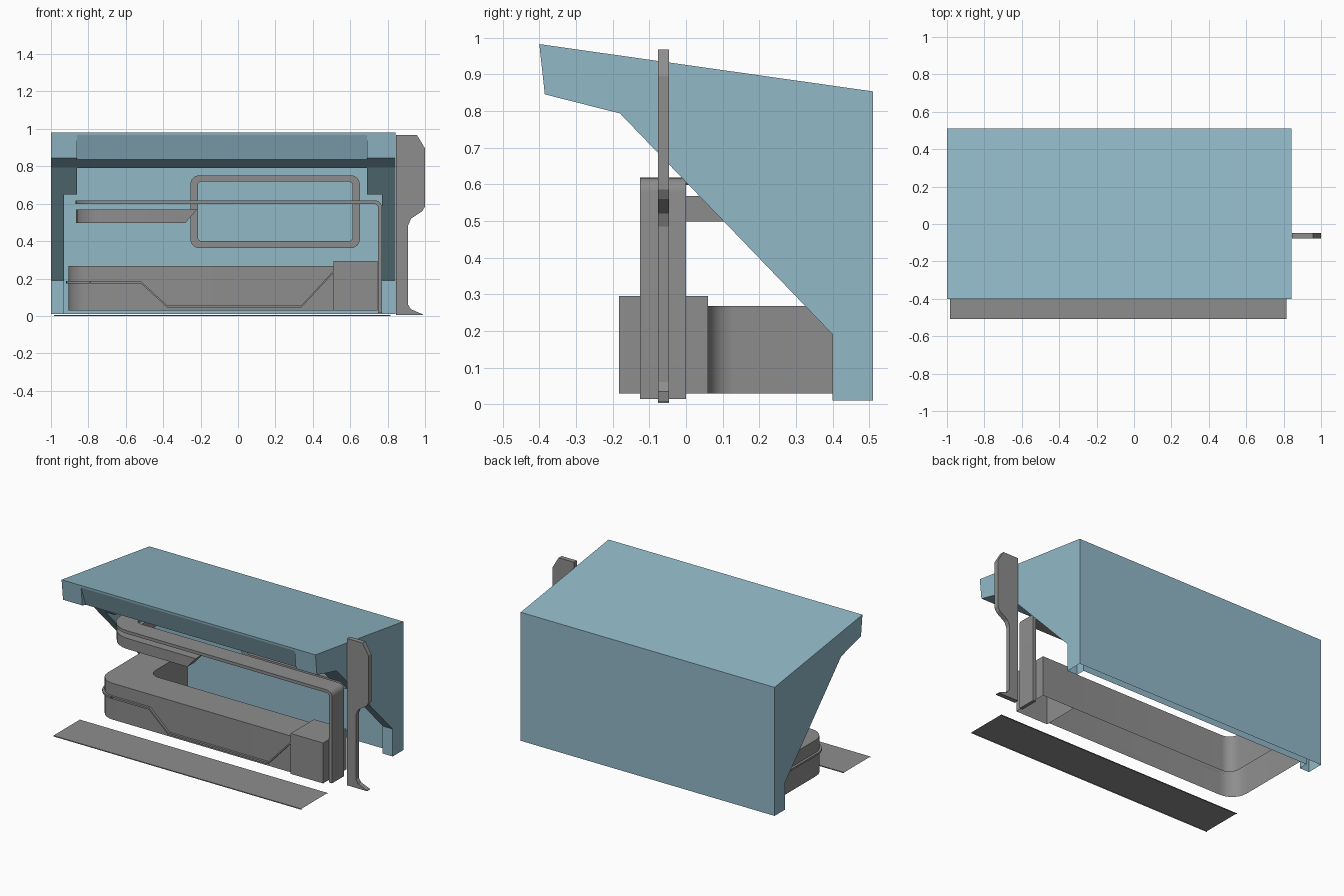
import bpy, bmesh, math

if "Cube" in bpy.data.objects:
    bpy.data.objects.remove(bpy.data.objects["Cube"])


def material(name, rgb):
    m = bpy.data.materials.new(name)
    m.diffuse_color = (*rgb, 1)
    m.use_nodes = True
    m.node_tree.nodes["Principled BSDF"].inputs["Base Color"].default_value = m.diffuse_color
    return m


BLUE = material("pale_blue", (0.285, 0.485, 0.575))
GREY = material("mid_grey", (0.268, 0.268, 0.268))
WALL = 0.46  # inner face of the back wall


def finish(name, bm, mat, smooth=False):
    bmesh.ops.recalc_face_normals(bm, faces=bm.faces)
    me = bpy.data.meshes.new(name)
    bm.to_mesh(me)
    bm.free()
    ob = bpy.data.objects.new(name, me)
    bpy.context.collection.objects.link(ob)
    me.materials.append(mat)
    if smooth:
        bpy.ops.object.select_all(action='DESELECT')
        ob.select_set(True)
        bpy.context.view_layer.objects.active = ob
        bpy.ops.object.shade_smooth_by_angle(angle=math.radians(30))
    return ob


def prism(name, pts, axis, a, b, mat=GREY, smooth=False):
    """Extrude a 2D outline along an axis from a to b."""
    def place(p, d):
        u, v = p
        return {'x': (d, u, v), 'y': (u, d, v), 'z': (u, v, d)}[axis]
    bm = bmesh.new()
    lo = [bm.verts.new(place(p, a)) for p in pts]
    hi = [bm.verts.new(place(p, b)) for p in pts]
    bm.faces.new(lo)
    bm.faces.new(hi)
    n = len(pts)
    for i in range(n):
        j = (i + 1) % n
        bm.faces.new((lo[i], lo[j], hi[j], hi[i]))
    return finish(name, bm, mat, smooth)


def remove_faces(ob, rule):
    """Delete the faces whose centre and normal satisfy the rule."""
    bm = bmesh.new()
    bm.from_mesh(ob.data)
    bm.normal_update()
    gone = [f for f in bm.faces if rule(f.calc_center_median(), f.normal)]
    bmesh.ops.delete(bm, geom=gone, context='FACES')
    bm.to_mesh(ob.data)
    bm.free()


def rect(u0, u1, v0, v1):
    return [(u0, v0), (u1, v0), (u1, v1), (u0, v1)]


def arc(cx, cy, r, a0, a1, n=6):
    angs = [math.radians(a0 + (a1 - a0) * i / n) for i in range(n + 1)]
    return [(cx + r * math.cos(t), cy + r * math.sin(t)) for t in angs]


def l_plan(xo, xi, yf, yb, xr, ro, ri):
    """Plan of a bar along the front that bends back to the wall on the left."""
    return ([(xr, yf)] + arc(xo + ro, yf + ro, ro, 270, 180)
            + [(xo, WALL), (xi, WALL)]
            + arc(xi + ri, yb + ri, ri, 180, 270) + [(xr, yb)])


# Shelter shell: side profile hollowed by cutters, open underneath
shell = prism("shelter_shell",
              [(-0.40, 0.982), (0.51, 0.853), (0.51, 0.01), (0.40, 0.01),
               (0.40, 0.19), (-0.18, 0.793), (-0.385, 0.845)],
              'x', -1.0, 0.842, BLUE)
cutters = [
    prism("lower_room_cutter", rect(-1, WALL, -1, 0.65), 'x', -0.93, 0.77, BLUE),
    prism("upper_room_cutter", rect(-1, WALL, 0.5, 0.79), 'x', -0.86, 0.69, BLUE),
    prism("fascia_cutter", [(-0.5, 0.967), (-0.398, 0.967), (-0.35, 0.837),
                            (-0.35, 0.8), (-0.5, 0.8)], 'x', -0.86, 0.69, BLUE),
]
bpy.context.view_layer.objects.active = shell
for c in cutters:
    c.hide_render = True
    mod = shell.modifiers.new("cut", 'BOOLEAN')
    mod.operation = 'DIFFERENCE'
    mod.solver = 'EXACT'
    mod.object = c
    bpy.ops.object.modifier_apply(modifier=mod.name)
    bpy.data.objects.remove(c)
remove_faces(shell, lambda c, n: c.z < 0.02)

# Bench with rounded left corner and end box, both open underneath
bench = prism("bench", l_plan(-0.905, -0.69, -0.165, 0.06, 0.51, 0.11, 0.07),
              'z', 0.03, 0.268, smooth=True)
box = prism("bench_end_box", rect(0.51, 0.745, -0.183, 0.06), 'z', 0.03, 0.295)
for ob in (bench, box):
    remove_faces(ob, lambda c, n: c.z < 0.04 or c.y > WALL - 0.001)

# Trim band: stepped along the bench front, level round the left side
t = 0.006
line = [(-0.79, 0.18), (-0.52, 0.18), (-0.38, 0.052), (0.34, 0.052), (0.51, 0.235)]
prism("bench_trim_front",
      [(x, z + t) for x, z in line] + [(x, z - t) for x, z in reversed(line)],
      'y', -0.18, -0.165)
prism("bench_trim_side",
      arc(-0.795, -0.055, 0.125, 270, 180) + [(-0.92, WALL), (-0.905, WALL)]
      + arc(-0.795, -0.055, 0.11, 180, 270), 'z', 0.18 - t, 0.18 + t)

# Counter rail, its rounded elbow and post
prism("counter_rail", l_plan(-0.87, -0.745, -0.125, 0.0, 0.73, 0.15, 0.04),
      'z', 0.598, 0.618, smooth=True)
prism("counter_post",
      [(0.73, 0.618)] + arc(0.73, 0.578, 0.04, 90, 0) + [(0.77, 0.015), (0.748, 0.015)]
      + arc(0.73, 0.58, 0.018, 0, 90), 'y', -0.125, 0.0, smooth=True)

# Beam under the rail with a slanted free end
beam = prism("counter_beam", l_plan(-0.865, -0.76, -0.125, -0.04, -0.22, 0.15, 0.04),
             'z', 0.498, 0.568, smooth=True)
for v in beam.data.vertices:
    if v.co.x > -0.23 and v.co.z < 0.53:
        v.co.x -= 0.06


# Rounded poster frame against the back wall
def rounded(x0, x1, z0, z1, r):
    return (arc(x1 - r, z1 - r, r, 0, 90) + arc(x0 + r, z1 - r, r, 90, 180)
            + arc(x0 + r, z0 + r, r, 180, 270) + arc(x1 - r, z0 + r, r, 270, 360))


bm = bmesh.new()
outer = rounded(-0.255, 0.652, 0.362, 0.752, 0.05)
inner = rounded(-0.215, 0.612, 0.40, 0.718, 0.02)
rings = [[bm.verts.new((x, y, z)) for x, z in pts]
         for pts, y in ((outer, 0.40), (outer, WALL), (inner, WALL), (inner, 0.40))]
for k in range(4):
    a, b = rings[k], rings[(k + 1) % 4]
    for i in range(len(a)):
        j = (i + 1) % len(a)
        bm.faces.new((a[i], a[j], b[j], b[i]))
finish("poster_frame", bm, GREY, True)

# Totem sign beside the shelter
prism("totem_sign",
      [(0.845, 0.967), (0.957, 0.967), (1.0, 0.895), (1.0, 0.585), (0.985, 0.56),
       (0.925, 0.52), (0.91, 0.485), (0.91, 0.06), (0.925, 0.035), (0.99, 0.008),
       (0.99, 0.004), (0.845, 0.004)], 'y', -0.077, -0.047)

# Thin ground strip in front: a folded sheet with open ends and underside
strip = prism("ground_strip", rect(-0.983, 0.815, -0.508, -0.235), 'z', 0.0, 0.006)
remove_faces(strip, lambda c, n: c.z < 0.001 or abs(n.x) > 0.9)
